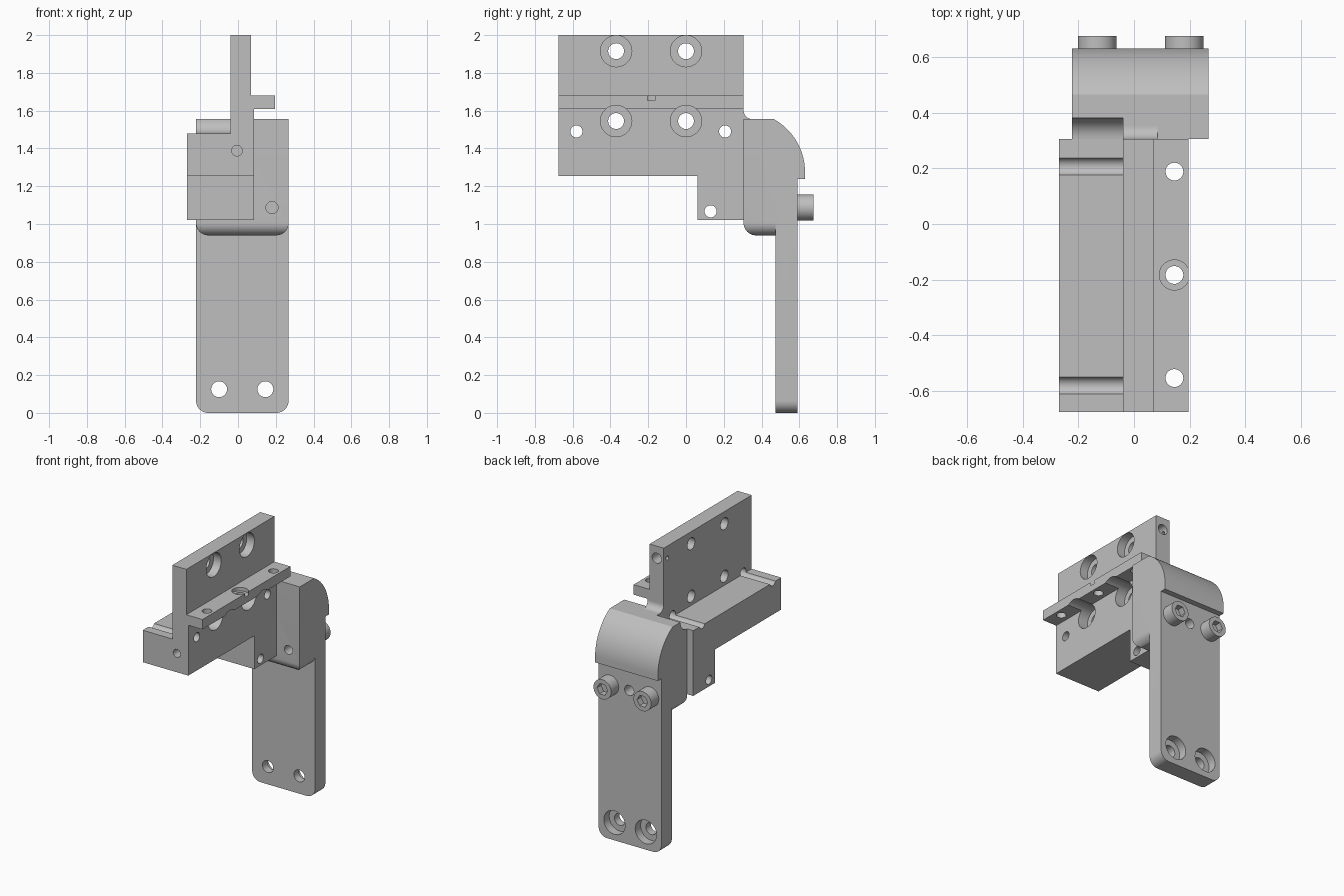
import bpy
import bmesh
from math import cos, sin, radians

cube = bpy.data.objects.get("Cube")
if cube:
    bpy.data.objects.remove(cube, do_unlink=True)

steel = bpy.data.materials.new("plain_grey_metal")
steel.use_nodes = True
GREY = (0.52, 0.52, 0.52, 1)
steel.diffuse_color = GREY
steel.node_tree.nodes["Principled BSDF"].inputs["Base Color"].default_value = GREY


def arc(u, v, r, start, end, n=12):
    angles = [radians(start + (end - start) * i / n) for i in range(n + 1)]
    return [(u + r * cos(a), v + r * sin(a)) for a in angles]


def prism(name, axis, points, lo, hi):
    """Extrude a 2D outline along an axis between lo and hi."""
    place = {"x": lambda u, v, w: (w, u, v),
             "y": lambda u, v, w: (u, w, v),
             "z": lambda u, v, w: (u, v, w)}[axis]
    bm = bmesh.new()
    low = [bm.verts.new(place(u, v, lo)) for u, v in points]
    high = [bm.verts.new(place(u, v, hi)) for u, v in points]
    bm.faces.new(low)
    bm.faces.new(high)
    for i in range(len(points)):
        j = (i + 1) % len(points)
        bm.faces.new((low[i], low[j], high[j], high[i]))
    bmesh.ops.recalc_face_normals(bm, faces=bm.faces)
    mesh = bpy.data.meshes.new(name)
    bm.to_mesh(mesh)
    bm.free()
    mesh.materials.append(steel)
    obj = bpy.data.objects.new(name, mesh)
    bpy.context.collection.objects.link(obj)
    return obj


def rod(axis, u, v, r, lo, hi, sides=40, name="cutter"):
    return prism(name, axis, arc(u, v, r, 0, 360, sides)[:-1], lo, hi)


def rect(u0, u1, v0, v1):
    return [(u0, v0), (u1, v0), (u1, v1), (u0, v1)]


def combine(obj, tool, operation="DIFFERENCE"):
    """Apply a boolean and discard the tool."""
    mod = obj.modifiers.new("boolean", "BOOLEAN")
    mod.operation, mod.solver, mod.object = operation, "EXACT", tool
    graph = bpy.context.evaluated_depsgraph_get()
    mesh = bpy.data.meshes.new_from_object(obj.evaluated_get(graph))
    obj.modifiers.clear()
    obj.data = mesh
    bpy.data.objects.remove(tool, do_unlink=True)


def finish(obj):
    bpy.ops.object.select_all(action="DESELECT")
    obj.select_set(True)
    bpy.context.view_layer.objects.active = obj
    bpy.ops.object.shade_smooth_by_angle(angle=radians(30))


FRONT, JOINT = -0.675, 0.305
LEFT, RIGHT = 0.268, -0.222

# Rail bracket: one long section with the front of its foot cut away
section = [(-0.27, 1.02), (0.085, 1.02), (0.085, 1.61), (0.195, 1.61),
           (0.195, 1.68), (0.07, 1.68), (0.07, 2), (-0.04, 2),
           (-0.04, 1.48), (-0.27, 1.48)]
bracket = prism("rail_bracket", "y", section, FRONT, JOINT)
combine(bracket, prism("cutter", "x", rect(-1, 0.06, 0.9, 1.255), -0.5, 0.5))

# Counterbored mounting holes in the upright wall
for y in (-0.37, 0):
    for z in (1.545, 1.915):
        combine(bracket, rod("x", y, z, 0.042, -0.5, 0.5))
        combine(bracket, rod("x", y, z, 0.083, 0.01, 0.5))

# Cross holes, the upper two leaving grooves in the ledge
for y, z in ((-0.58, 1.49), (0.207, 1.49), (0.13, 1.067)):
    combine(bracket, rod("x", y, z, 0.032, -0.5, 0.5))

# Flange holes, the middle one with a shallow recess
for y in (-0.553, -0.183, 0.188):
    combine(bracket, rod("z", 0.145, y, 0.032, 1.58, 1.75))
combine(bracket, rod("z", 0.145, -0.183, 0.054, 1.655, 1.75))

# Blind holes in the ends and side of the bracket
combine(bracket, rod("y", -0.005, 1.388, 0.028, -0.8, -0.5))
combine(bracket, rod("y", 0.015, 1.915, 0.036, 0.2, 0.4))
combine(bracket, rod("x", 0.265, 1.915, 0.014, -0.1, 0.015))
finish(bracket)

# Small fillet between the upright wall and the arm
fillet = prism("wall_fillet", "x",
               [(JOINT, 1.555)] + arc(0.352, 1.602, 0.047, 270, 180),
               -0.04, 0.085)
finish(fillet)


def rounded_foot(name, bottom, top, y0, y1, r=0.065):
    outline = (arc(RIGHT + r, bottom + r, r, 180, 270)
               + arc(LEFT - r, bottom + r, r, 270, 360)
               + [(LEFT, top), (RIGHT, top)])
    return prism(name, "y", outline, y0, y1)


# Arm: curved shoulder with rounded lower corners, joined to a long plate
shoulder = (arc(0.37, 1.005, 0.065, 180, 270)
            + [(0.53, 0.94), (0.53, 1.237), (0.63, 1.237)]
            + arc(0.31, 1.275, 0.32, 0, 61, 20) + [(JOINT, 1.555)])
arm = prism("support_arm", "x", shoulder, -0.4, 0.4)
combine(arm, rounded_foot("cutter", 0.94, 1.8, 0.1, 0.8), "INTERSECT")
combine(arm, rounded_foot("cutter", 0, 1.3, 0.475, 0.59), "UNION")

# Concave relief beside the wall
combine(arm, rod("x", JOINT, 1.555, 0.075, -0.4, -0.04, 48))

# Counterbored holes at the foot of the plate
for x in (-0.1, 0.145):
    combine(arm, rod("y", x, 0.125, 0.042, 0.4, 0.7))
    combine(arm, rod("y", x, 0.125, 0.083, 0.53, 0.7))

# Blind holes in the back and front of the shoulder
combine(arm, rod("y", 0.03, 1.087, 0.036, 0.45, 0.7))
combine(arm, rod("y", 0.18, 1.087, 0.032, 0.2, 0.4))
finish(arm)

# Socket head screws on the back
for side, x in (("left", 0.18), ("right", -0.132)):
    screw = rod("y", x, 1.087, 0.069, 0.58, 0.675, 40, side + "_screw")
    combine(screw, rod("y", x, 1.087, 0.042, 0.63, 0.7, 6))
    finish(screw)
